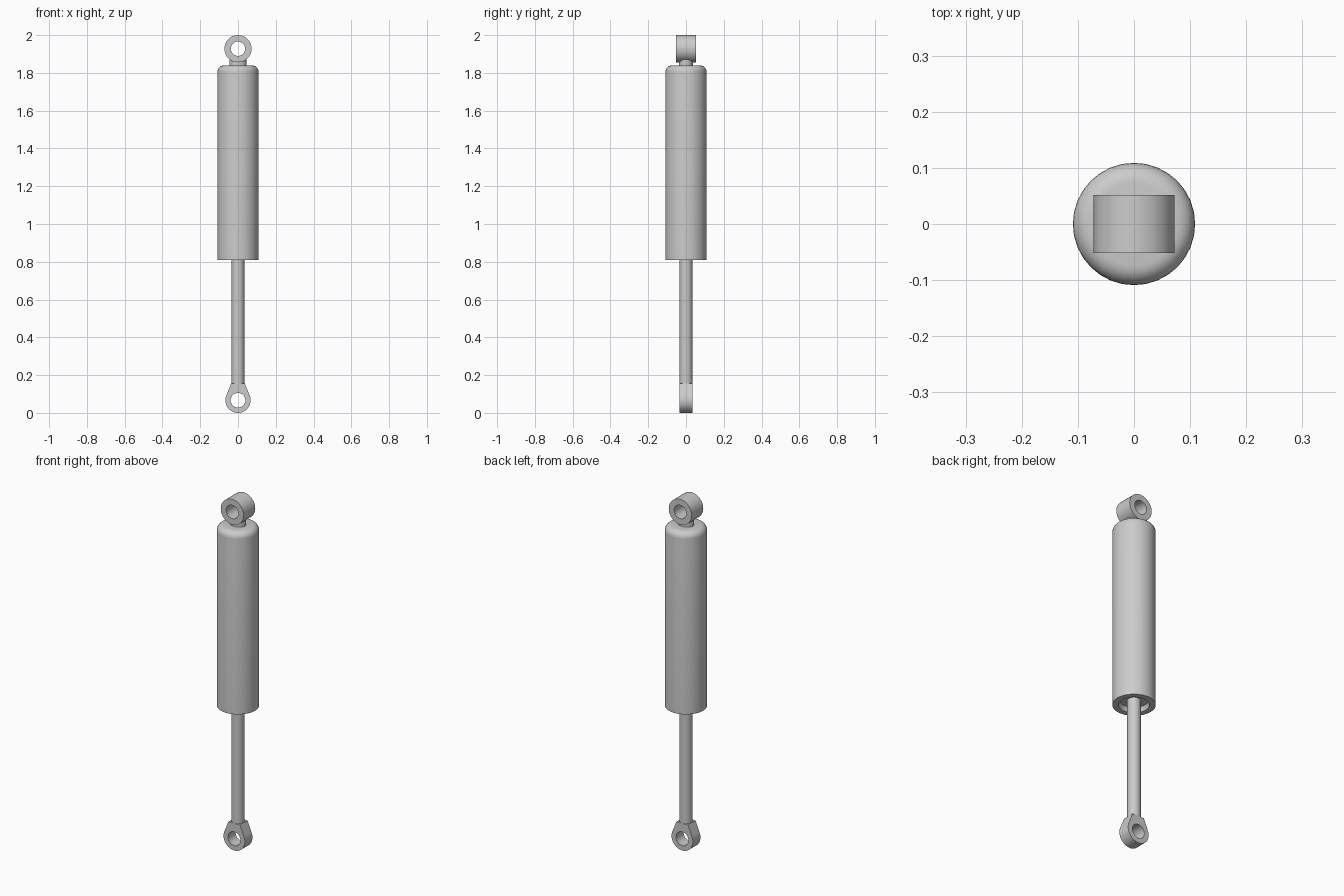
import bpy, bmesh
from math import sin, cos, pi, radians

if "Cube" in bpy.data.objects:
    bpy.data.objects.remove(bpy.data.objects["Cube"])

N = 32


def finish(name, bm):
    bmesh.ops.remove_doubles(bm, verts=bm.verts, dist=1e-5)
    bmesh.ops.recalc_face_normals(bm, faces=bm.faces)
    me = bpy.data.meshes.new(name)
    bm.to_mesh(me)
    bm.free()
    ob = bpy.data.objects.new(name, me)
    bpy.context.collection.objects.link(ob)
    bpy.ops.object.select_all(action='DESELECT')
    bpy.context.view_layer.objects.active = ob
    ob.select_set(True)
    bpy.ops.object.shade_smooth_by_angle(angle=radians(35))
    return ob


def lathe(name, profile, ysquash=1.0):
    """Revolve (radius, z) points around z; ends on the axis close the solid."""
    bm = bmesh.new()
    rings = [[bm.verts.new((r * cos(2 * pi * i / N), ysquash * r * sin(2 * pi * i / N), z))
              for i in range(N)] for r, z in profile]
    for a, b in zip(rings, rings[1:]):
        for i in range(N):
            j = (i + 1) % N
            bm.faces.new((a[i], a[j], b[j], b[i]))
    bmesh.ops.dissolve_degenerate(bm, edges=bm.edges, dist=1e-6)
    return finish(name, bm)


def eye(name, outer, hole, cz, half):
    """Mounting eye: outer(angle) outline with a round hole running along y."""
    bm = bmesh.new()

    def ring(rad, y):
        return [bm.verts.new((rad(a) * cos(a), y, cz + rad(a) * sin(a)))
                for a in (2 * pi * i / N for i in range(N))]

    rings = [ring(outer, -half), ring(outer, half),
             ring(lambda a: hole, half), ring(lambda a: hole, -half)]
    for k in range(4):
        a, b = rings[k], rings[(k + 1) % 4]
        for i in range(N):
            j = (i + 1) % N
            bm.faces.new((a[i], a[j], b[j], b[i]))
    return finish(name, bm)


def teardrop(a):
    """Round below, straight tangents rising to a flat top as wide as the rod."""
    R, tangent, corner = 0.067, pi / 8, 3 * pi / 8
    top = R / cos(corner - tangent) * sin(corner)
    if a > pi / 2:
        a = (pi - a) % (2 * pi)          # mirror the left half
    if tangent < a <= corner + 1e-6:
        return R / cos(a - tangent)
    if corner < a <= pi / 2 + 1e-6:
        return top / sin(a)
    return R


# Main cylinder with rounded shoulder and recessed underside
R, top, f = 0.109, 1.84, 0.035
shoulder = [(R - f + f * cos(t), top - f + f * sin(t)) for t in (pi / 2 * k / 6 for k in range(7))]
lathe("damper_body", [(0, 0.835), (0.07, 0.835), (0.078, 0.81), (R, 0.81)] + shoulder + [(0, top)])

# Piston rod
lathe("piston_rod", [(0, 0.14), (0.034, 0.14), (0.034, 0.86), (0, 0.86)])

# Upper eye and its neck
lathe("upper_neck", [(0, 1.82), (0.045, 1.82), (0.045, 1.878), (0, 1.878)], 0.82)
eye("upper_eye", lambda a: 0.072, 0.038, 1.928, 0.052)

# Lower eye
eye("lower_eye", teardrop, 0.039, 0.067, 0.034)
